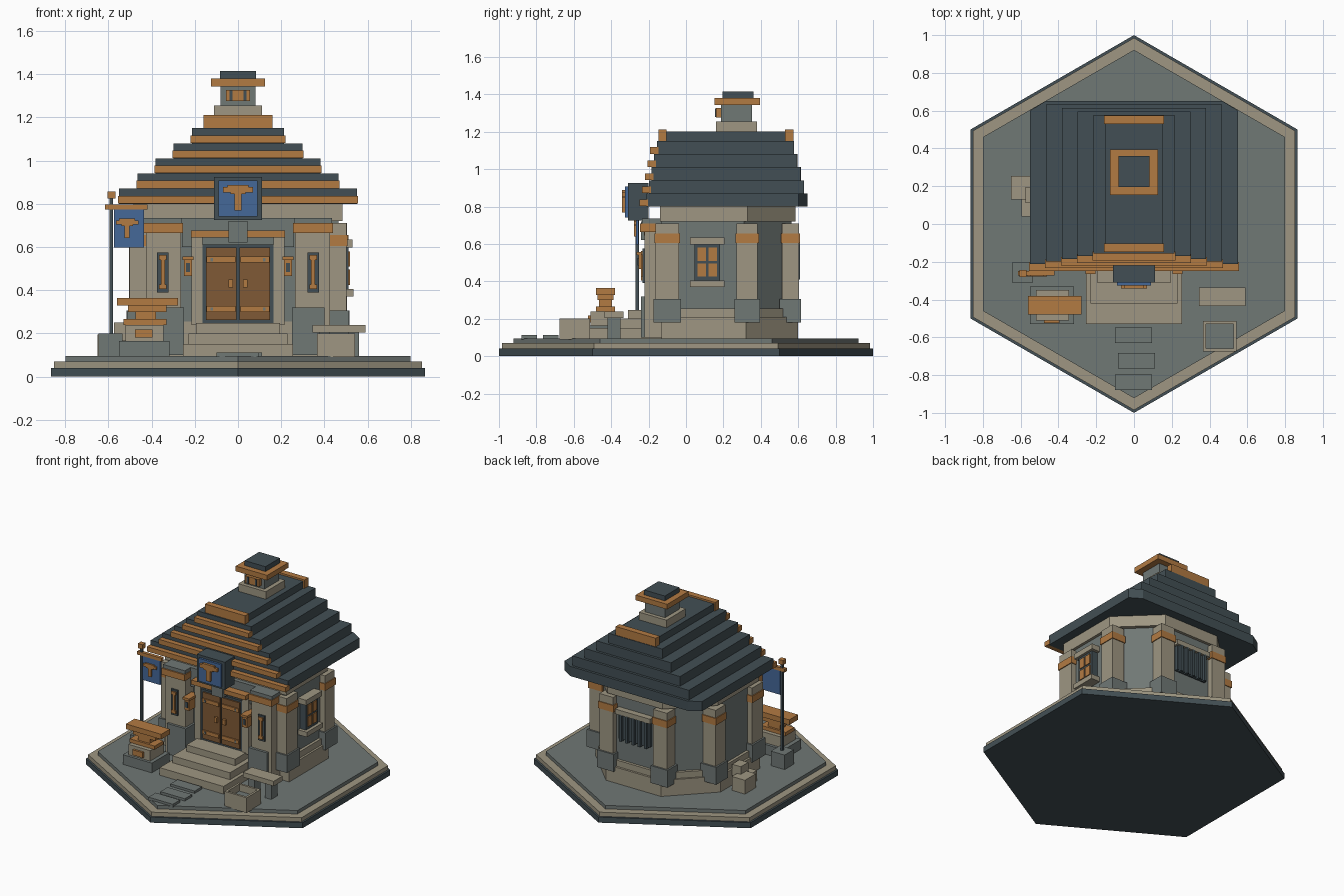
import bpy, bmesh, math

cube = bpy.data.objects.get("Cube")
if cube:
    bpy.data.objects.remove(cube, do_unlink=True)


def linear(c):
    return c / 12.92 if c <= 0.04045 else ((c + 0.055) / 1.055) ** 2.4


def material(name, *srgb):
    mat = bpy.data.materials.new(name)
    mat.use_nodes = True
    color = [linear(c) for c in srgb] + [1.0]
    mat.diffuse_color = color
    mat.node_tree.nodes["Principled BSDF"].inputs["Base Color"].default_value = color
    return mat


SLATE = material("dark_slate", .26, .31, .33)
GREY = material("grey_stone", .44, .47, .46)
BEIGE = material("beige_stone", .62, .59, .51)
COPPER = material("copper", .70, .48, .26)
WOOD = material("brown_wood", .50, .35, .21)
BLUE = material("blue_cloth", .27, .41, .60)


def prism(name, mat, points, z):
    """Extrude a flat outline between two heights."""
    bm = bmesh.new()
    low = [bm.verts.new((px, py, z[0])) for px, py in points]
    high = [bm.verts.new((px, py, z[1])) for px, py in points]
    bm.faces.new(low[::-1])
    bm.faces.new(high)
    count = len(points)
    for i in range(count):
        j = (i + 1) % count
        bm.faces.new((low[i], low[j], high[j], high[i]))
    bmesh.ops.recalc_face_normals(bm, faces=bm.faces)
    mesh = bpy.data.meshes.new(name)
    bm.to_mesh(mesh)
    bm.free()
    mesh.materials.append(mat)
    obj = bpy.data.objects.new(name, mesh)
    bpy.context.collection.objects.link(obj)
    return obj


def box(name, mat, x, y, z):
    return prism(name, mat, [(x[0], y[0]), (x[1], y[0]), (x[1], y[1]), (x[0], y[1])], z)


def pair(name, mat, x, y, z):
    """A box and its mirror image across x = 0."""
    box("left_" + name, mat, x, y, z)
    box("right_" + name, mat, (-x[1], -x[0]), y, z)


def centred(name, mat, half, y, z):
    return box(name, mat, (-half, half), y, z)


def plan(half, front, side_end, back_half, back):
    """Outline with a flat front and two cut back corners."""
    right = [(half, front), (half, side_end), (back_half, back)]
    return right + [(-px, py) for px, py in reversed(right)]


def hexagon(radius):
    angles = [math.radians(30 + 60 * i) for i in range(6)]
    return [(radius * math.cos(a), radius * math.sin(a)) for a in angles]


def hammer(name, x, y, z, size):
    """Hammer emblem standing proud of a panel."""
    for part, half, low, high in (("crown", .7, .85, 1), ("head", 1, .5, .85),
                                  ("neck", .5, .38, .5), ("handle", .22, -.7, .38)):
        box(name + "_" + part, COPPER, (x - half * size, x + half * size), y,
            (z + low * size, z + high * size))


# Ground plate
prism("base_foundation", SLATE, hexagon(1), (0, .04))
prism("base_rim", BEIGE, hexagon(.985), (.04, .07))
prism("base_paving", GREY, hexagon(.922), (.07, .095))

# Walls, plinth and cornice
prism("wall_plinth", BEIGE, plan(.5, -.13, .32, .22, .6), (.09, .21))
prism("wall_plinth_top", BEIGE, plan(.485, -.13, .32, .215, .585), (.21, .255))
prism("wall_body", GREY, plan(.465, -.13, .31, .205, .565), (.25, .74))
prism("wall_cornice", BEIGE, plan(.485, -.14, .33, .22, .585), (.72, .805))

# Corner pillars
for where, cx, cy, wx, wy in (("front", .452, -.1, .05, .062),
                              ("side", .455, .327, .05, .056),
                              ("back", .215, .558, .055, .045)):
    for part, mat, grow, z in (("shaft", BEIGE, 0, (.25, .71)),
                               ("band", COPPER, .006, (.605, .655)),
                               ("foot", GREY, .012, (.18, .305))):
        pair(where + "_pillar_" + part, mat, (cx - wx - grow, cx + wx + grow),
             (cy - wy - grow, cy + wy + grow), z)

# Front pilasters
pair("pilaster", BEIGE, (.265, .425), (-.222, -.12), (.1, .67))
pair("pilaster_foot", GREY, (.25, .40), (-.24, -.1), (.1, .32))
pair("pilaster_band", COPPER, (.255, .44), (-.245, -.11), (.665, .71))
pair("pilaster_cap", GREY, (.26, .435), (-.235, -.11), (.71, .735))
pair("pilaster_plate", SLATE, (.322, .374), (-.232, -.22), (.39, .575))
pair("pilaster_bar", COPPER, (.339, .357), (-.24, -.23), (.41, .555))
for z in (.405, .54):
    pair("pilaster_bar_end", COPPER, (.33, .366), (-.241, -.23), (z, z + .022))

# Doorway
pair("door_jamb", BEIGE, (.165, .215), (-.19, -.12), (.24, .645))
centred("door_frame", SLATE, .168, (-.185, -.12), (.245, .612))
pair("door_leaf", WOOD, (.006, .148), (-.195, -.18), (.262, .597))
for z in (.3, .528):
    pair("door_hinge", COPPER, (.012, .145), (-.203, -.19), (z, z + .027))
    pair("door_rivet", GREY, (.115, .128), (-.207, -.2), (z + .006, z + .02))
pair("door_handle", COPPER, (.022, .044), (-.212, -.19), (.412, .45))
centred("door_header", GREY, .26, (-.17, -.12), (.6, .735))
centred("door_lintel", COPPER, .217, (-.225, -.15), (.645, .677))
centred("keystone", GREY, .044, (-.24, -.15), (.62, .72))

# Wall lamps
pair("lamp_top", COPPER, (.205, .258), (-.265, -.16), (.54, .557))
pair("lamp_body", COPPER, (.212, .25), (-.255, -.19), (.465, .54))
pair("lamp_glass", SLATE, (.222, .24), (-.26, -.25), (.485, .525))
pair("lamp_bracket", SLATE, (.222, .24), (-.2, -.12), (.49, .53))

# Hanging sign
centred("sign_frame", SLATE, .112, (-.31, -.2), (.725, .925))
centred("sign_panel", BLUE, .09, (-.325, -.3), (.742, .907))
hammer("sign_hammer", 0, (-.342, -.32), .818, .07)

# Steps and paving slabs
centred("lower_step", BEIGE, .255, (-.53, -.13), (.09, .15))
centred("middle_step", BEIGE, .23, (-.42, -.13), (.15, .2))
centred("upper_step", BEIGE, .195, (-.31, -.13), (.2, .247))
for shift, y in ((0, -.63), (.015, -.765), (0, -.88)):
    box("path_slab", GREY, (shift - .1, shift + .095), (y, y + .083), (.09, .112))

# Stepped roof with copper front edges
for i in range(6):
    half = .55 - .084 * i if i < 5 else .15
    z = .8 + .07 * i
    front, back = -.212 + .014 * i, .65 - .018 * i
    cut = .08 if i == 0 else .002
    prism("roof_layer", SLATE, plan(half, front, back - cut * .62, half - cut, back),
          (z, min(z + .07, 1.2)))
    if i < 5:
        centred("roof_edge", COPPER, half + .005, (front - .036, front + .01),
                (z + .002, z + .037))
for name, y in (("front", -.148), ("back", .53)):
    centred(name + "_ridge_end", COPPER, .16, (y, y + .044), (1.14, 1.212))

# Chimney
centred("chimney_base", BEIGE, .11, (.16, .38), (1.15, 1.255))
centred("chimney_shaft", GREY, .08, (.187, .353), (1.25, 1.35))
centred("chimney_collar", COPPER, .126, (.153, .395), (1.343, 1.38))
centred("chimney_cap", SLATE, .083, (.195, .36), (1.38, 1.415))
centred("chimney_vent", COPPER, .055, (.16, .19), (1.275, 1.327))
pair("vent_slit", SLATE, (.026, .04), (.156, .165), (1.278, 1.324))

# Side window with four panes
box("side_window_frame", SLATE, (.45, .512), (.045, .182), (.405, .597))
for y in (.062, .12):
    for z in (.425, .51):
        box("side_window_pane", COPPER, (.5, .518), (y, y + .045), (z, z + .07))
box("side_window_sill", BEIGE, (.45, .535), (.022, .205), (.37, .405))
box("side_window_lintel", BEIGE, (.45, .53), (.022, .205), (.597, .635))

# Barred back window
centred("back_window_frame", SLATE, .125, (.55, .592), (.42, .6))
for i in range(5):
    x = -.1 + .05 * i
    box("back_window_bar", SLATE, (x - .01, x + .01), (.58, .61), (.41, .605))
centred("back_window_lintel", BEIGE, .14, (.55, .61), (.6, .635))

# Anvil on its block
ANVIL = -.43
for name, mat, left, right, deep, z in (
        ("anvil_footing", GREY, .12, .112, .1, (.09, .165)),
        ("anvil_block", BEIGE, .09, .085, .08, (.165, .24)),
        ("anvil_foot", COPPER, .1, .1, .05, (.24, .266)),
        ("anvil_waist", COPPER, .045, .05, .035, (.266, .3)),
        ("anvil_body", COPPER, .08, .1, .042, (.3, .328)),
        ("anvil_top", COPPER, .13, .152, .05, (.328, .365))):
    box(name, mat, (ANVIL - left, ANVIL + right), (ANVIL - deep, ANVIL + deep), z)
box("anvil_badge", COPPER, (-.476, -.395), (-.525, -.5), (.18, .218))

# Banner on a pole
box("banner_footing", GREY, (-.645, -.535), (-.31, -.205), (.09, .2))
box("banner_pole", SLATE, (-.596, -.578), (-.27, -.252), (.19, .825))
box("banner_finial", COPPER, (-.605, -.568), (-.28, -.243), (.825, .858))
box("banner_crossbar", COPPER, (-.615, -.42), (-.273, -.249), (.773, .797))
box("banner_cloth", BLUE, (-.575, -.435), (-.267, -.255), (.598, .775))
hammer("banner_hammer", -.513, (-.278, -.262), .678, .053)

# Bench
box("bench_seat", BEIGE, (.345, .59), (-.435, -.335), (.205, .24))
for x in (.375, .51):
    box("bench_leg", GREY, (x, x + .05), (-.42, -.35), (.09, .205))

# Open trough, its floor in grey
trough = box("trough", BEIGE, (.365, .542), (-.675, -.513), (.09, .2))
trough.data.materials.append(GREY)
bm = bmesh.new()
bm.from_mesh(trough.data)
top = max(bm.faces, key=lambda f: f.calc_center_median().z)
bmesh.ops.inset_region(bm, faces=[top], thickness=.022)
hole = bmesh.ops.extrude_face_region(bm, geom=[top])["geom"]
floor = [f for f in hole if isinstance(f, bmesh.types.BMFace)]
bmesh.ops.translate(bm, vec=(0, 0, -.05), verts=floor[0].verts)
bm.faces.remove(top)
floor[0].material_index = 1
bmesh.ops.recalc_face_normals(bm, faces=bm.faces)
bm.to_mesh(trough.data)
bm.free()

# Loose stones by the side wall
box("large_stone", BEIGE, (-.65, -.545), (.13, .255), (.09, .195))
box("low_stone", BEIGE, (-.595, -.5), (.04, .15), (.09, .17))
box("top_stone", BEIGE, (-.575, -.505), (.11, .195), (.17, .25))
